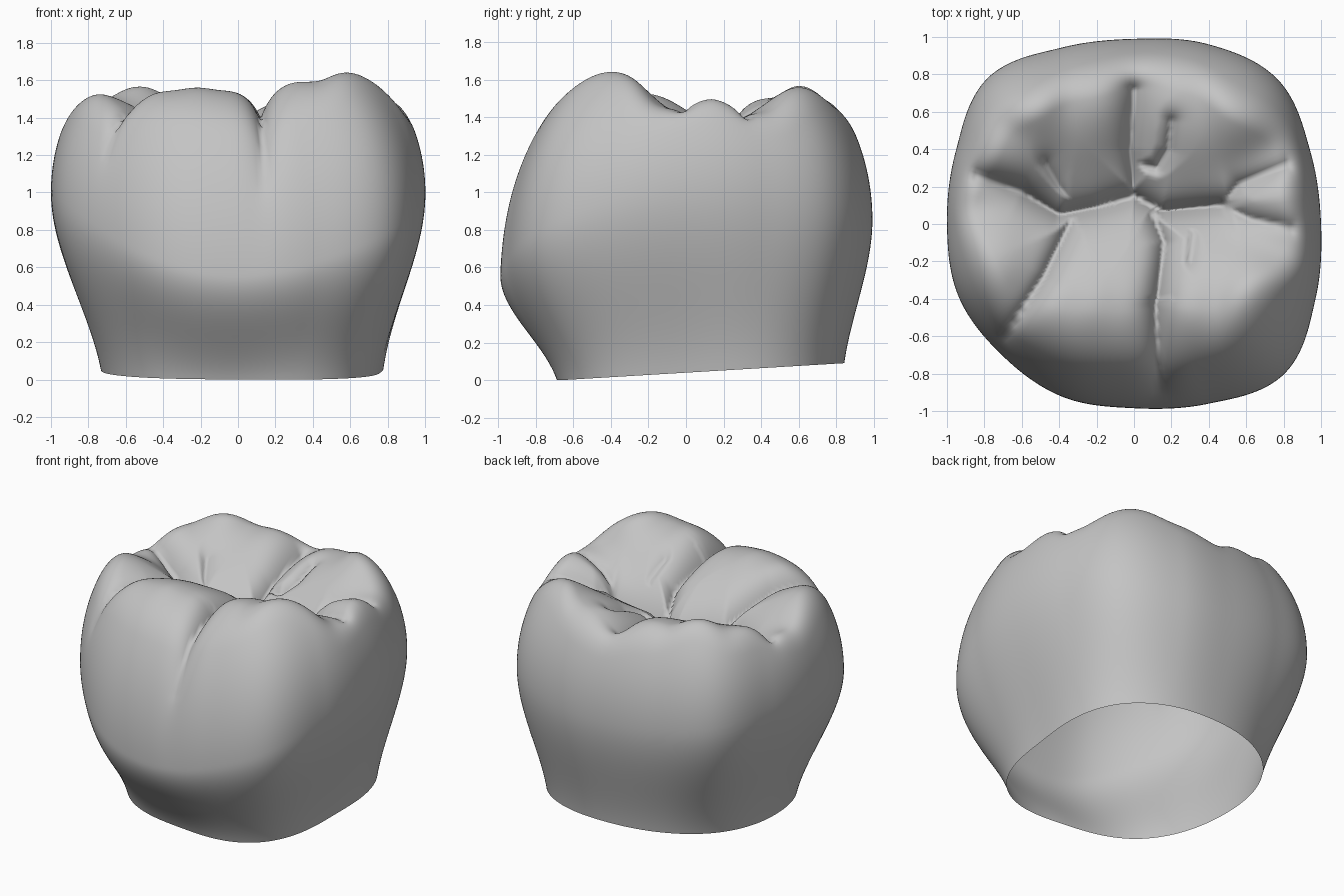
import bpy, bmesh, math
from mathutils import Vector

cube = bpy.data.objects.get("Cube")
if cube:
    bpy.data.objects.remove(cube, do_unlink=True)

SEGMENTS, TOP_RINGS, WALL_RINGS = 220, 90, 28

# Radii of the crown and of its neck at evenly spaced directions, from +x round to +y
OUTLINE = [1, 1.02, 1.09, 1.04, .99, 1.02, 1.105, 1.03,
           1, 1.015, .995, 1, .985, 1.04, 1.135, 1.05]
NECK = [.765, .9, .84, .825, .725, .705, .67, .81]

# Cusps, their shoulders and the marginal ridge: x, y, height
CUSPS = [(.63, -.46, 1.8), (.3, -.45, 1.71),
         (-.22, -.44, 1.69), (-.02, -.43, 1.66), (-.42, -.42, 1.66),
         (-.76, -.24, 1.64),
         (-.56, .67, 1.72), (-.22, .68, 1.62), (-.78, .42, 1.62),
         (.52, .66, 1.7), (.25, .66, 1.59),
         (.82, .13, 1.61)]

# Grooves: depth, width, path
GROOVES = [
    (.2, .07, [(-.84, .26), (-.6, .17), (-.4, .05), (-.2, .09), (0, .15), (.15, .07), (.47, .1)]),
    (.16, .055, [(.08, .11), (.16, -.1), (.12, -.45), (.14, -.9)]),
    (.15, .055, [(-.33, .03), (-.48, -.28), (-.7, -.61)]),
    (.13, .055, [(0, .15), (-.02, .4), (0, .72)]),
    (.12, .055, [(.47, .1), (.56, .21), (.82, .32)]),
    (.1, .055, [(.47, .1), (.62, .03), (.84, -.02)]),
    (.08, .04, [(-.02, .33), (.12, .3), (.18, .4), (.2, .55)]),
    (.07, .05, [(-.3, .08), (-.4, .2), (-.47, .32)]),
    (.05, .04, [(.24, .06), (.32, -.05), (.3, -.2)]),
]


def closed_curve(radii, angle):
    """Smooth closed curve through evenly spaced radii."""
    n = len(radii)
    u = angle / math.tau * n
    i, t = int(u), u - int(u)
    a, b, c, d = (radii[(i + k) % n] for k in (-1, 0, 1, 2))
    return b + .5 * t * (c - a + t * (2 * a - 5 * b + 4 * c - d + t * (3 * (b - c) + d - a)))


def blend(angle, side, front, back):
    s = math.sin(angle)
    return side + (s * s) * ((front if s < 0 else back) - side)


def segment_distance(p, a, b):
    ab = b - a
    t = max(0, min(1, (p - a).dot(ab) / ab.length_squared))
    return (p - a - ab * t).length


PATHS = [(depth, width, [Vector(q) for q in path]) for depth, width, path in GROOVES]


def groove_depth(p):
    best = 0
    for depth, width, path in PATHS:
        d = min(segment_distance(p, a, b) for a, b in zip(path, path[1:]))
        best = max(best, depth * math.exp(-d / width))
    return best


def chewing_height(p):
    """Blend of rounded cones that slope from each cusp to the central pit."""
    total = weight = 0
    for x, y, peak in CUSPS:
        d2 = (p.x - x) ** 2 + (p.y - y) ** 2 + .04
        w = 1 / d2 ** 2
        total += w * (peak - .5 * math.sqrt(d2))
        weight += w
    return total / weight


def smooth_min(a, b, k=.12):
    h = max(k - abs(a - b), 0) / k
    return min(a, b) - h * h * k / 4


def top_point(angle, f):
    """Crown above its widest line: a dome cut by the cusps and grooves."""
    r = closed_curve(OUTLINE, angle) * f
    p = Vector((r * math.cos(angle), r * math.sin(angle)))
    widest = blend(angle, 1.0, .55, .85)
    summit = blend(angle, 1.94, 1.78, 1.88)
    u = math.sqrt(max(0, 1 - f ** 2.3))
    z = smooth_min(widest + (summit - widest) * u, chewing_height(p))
    z -= groove_depth(p) * (1 - f ** 5)
    if p.y < -.4:  # soft hollow between the two front lobes
        p *= 1 - .03 * u * math.exp(-((p.x - .13) / .1) ** 2)
    return p.x, p.y, z


def wall_point(angle, t):
    """Crown below its widest line, curving in to the slanted neck."""
    r, neck = closed_curve(OUTLINE, angle), closed_curve(NECK, angle)
    widest = blend(angle, 1.0, .55, .85)
    base = max(0, .06 * (neck * math.sin(angle) + .67))
    r += (neck - r) * t * t * (2.3 - 1.3 * t)
    return r * math.cos(angle), r * math.sin(angle), widest + (base - widest) * t


# Crown shell, open at the neck: rings up to the centre of the chewing surface
bm = bmesh.new()
angles = [math.tau * i / SEGMENTS for i in range(SEGMENTS)]
rings = [[bm.verts.new(wall_point(a, 1 - k / WALL_RINGS)) for a in angles]
         for k in range(WALL_RINGS)]
rings += [[bm.verts.new(top_point(a, math.cos(math.pi / 2 * k / TOP_RINGS))) for a in angles]
          for k in range(TOP_RINGS)]
for low, high in zip(rings, rings[1:]):
    for i in range(SEGMENTS):
        j = (i + 1) % SEGMENTS
        bm.faces.new((low[i], low[j], high[j], high[i]))
pit = bm.verts.new(top_point(0, 0))
for i in range(SEGMENTS):
    bm.faces.new((rings[-1][i], rings[-1][(i + 1) % SEGMENTS], pit))
for face in bm.faces:
    face.smooth = True

mesh = bpy.data.meshes.new("molar_crown")
bm.to_mesh(mesh)
bm.free()
crown = bpy.data.objects.new("molar_crown", mesh)
bpy.context.collection.objects.link(crown)

grey = bpy.data.materials.new("plain_grey")
grey.use_nodes = True
grey.diffuse_color = (.55, .55, .55, 1)
grey.node_tree.nodes["Principled BSDF"].inputs["Base Color"].default_value = (.55, .55, .55, 1)
mesh.materials.append(grey)
